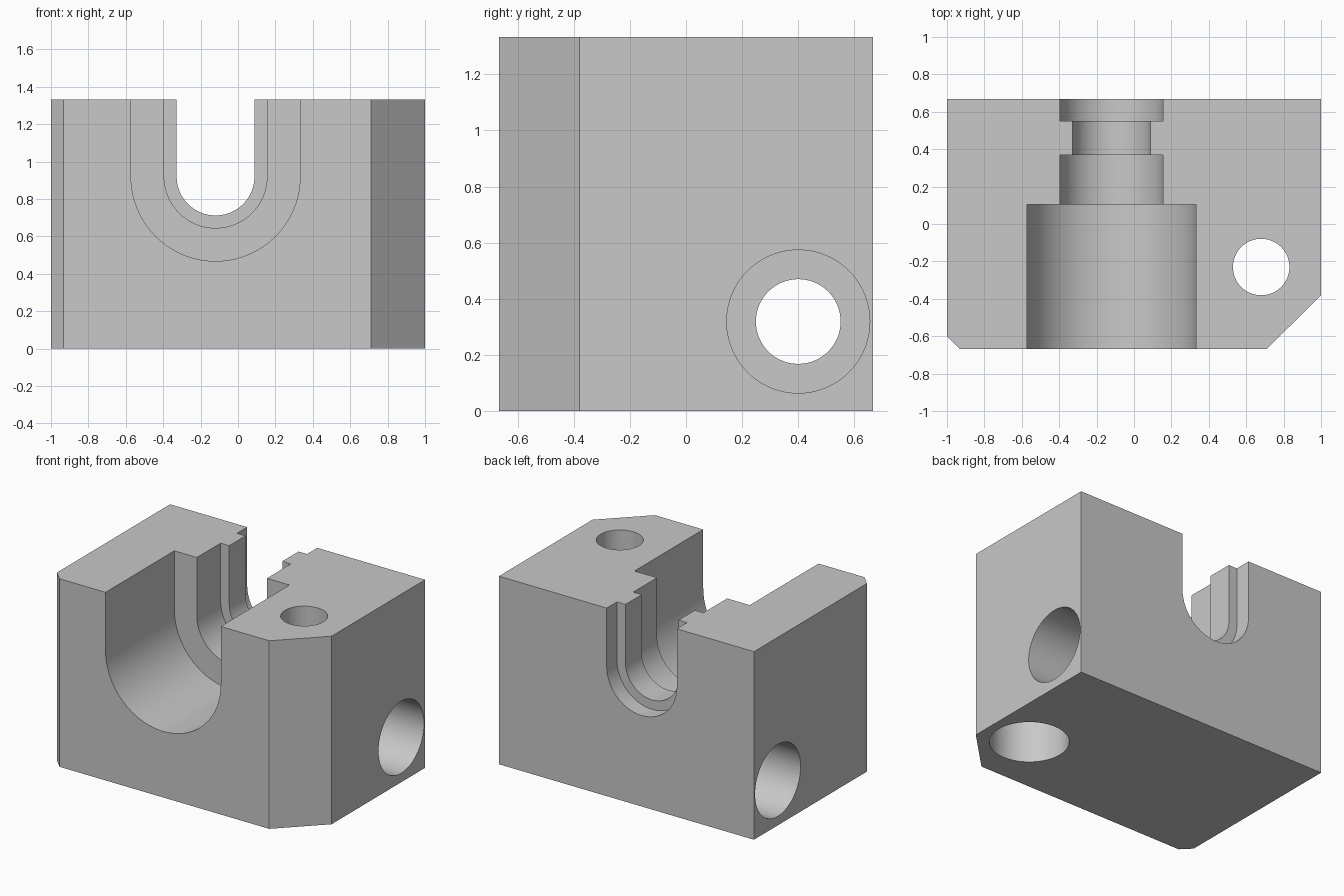
import bpy
import bmesh
from math import sin, cos, pi, radians
from mathutils import Matrix, Vector

old = bpy.data.objects.get("Cube")
if old:
    bpy.data.objects.remove(old, do_unlink=True)

grey = bpy.data.materials.new("light grey")
grey.use_nodes = True
colour = (0.58, 0.58, 0.58, 1)
grey.diffuse_color = colour
grey.node_tree.nodes["Principled BSDF"].inputs["Base Color"].default_value = colour

HALF_Y, HEIGHT = 0.667, 1.333


def prism(name, outline, start, length):
    """Closed solid made by extruding an outline of 3D points along a vector."""
    bm = bmesh.new()
    face = bm.faces.new([bm.verts.new(Vector(p) + Vector(start)) for p in outline])
    ext = bmesh.ops.extrude_face_region(bm, geom=[face])
    moved = [v for v in ext["geom"] if isinstance(v, bmesh.types.BMVert)]
    bmesh.ops.translate(bm, verts=moved, vec=length)
    bmesh.ops.recalc_face_normals(bm, faces=bm.faces)
    mesh = bpy.data.meshes.new(name)
    bm.to_mesh(mesh)
    bm.free()
    mesh.materials.append(grey)
    obj = bpy.data.objects.new(name, mesh)
    bpy.context.collection.objects.link(obj)
    return obj


def circle(radius, axis, count=64):
    pts = [(radius * cos(2 * pi * i / count), radius * sin(2 * pi * i / count))
           for i in range(count)]
    return [(0, a, b) if axis == "x" else (a, b, 0) for a, b in pts]


def u_slot(radius, y0, y1):
    """Round-bottomed slot running along y and open at the top."""
    arc = [(radius * cos(pi + pi * i / 40), 0, radius * sin(pi + pi * i / 40))
           for i in range(41)]
    return prism("slot_cutter", arc + [(radius, 0, 0.6), (-radius, 0, 0.6)],
                 (-0.12, y0, 0.92), (0, y1 - y0, 0))


# Block with a large and a small front corner chamfer
block = prism("mounting_block", [
    (-0.932, -HALF_Y, 0), (0.712, -HALF_Y, 0), (1, -0.38, 0),
    (1, HALF_Y, 0), (-1, HALF_Y, 0), (-1, -0.599, 0)], (0, 0, 0), (0, 0, HEIGHT))

# Stepped slot
cutters = [u_slot(0.208, -0.8, 0.8), u_slot(0.275, -0.8, 0.37),
           u_slot(0.275, 0.552, 0.8), u_slot(0.452, -0.8, 0.103)]

# Cross hole with a counterbore at each end
for radius, x0, x1 in ((0.151, -1.2, 1.2), (0.255, -1.2, -0.5), (0.255, 0.5, 1.2)):
    cutters.append(prism("cross_hole_cutter", circle(radius, "x"),
                         (x0, 0.4, 0.319), (x1 - x0, 0, 0)))

# Vertical hole with a counterbore underneath
for radius, top in ((0.151, 1.6), (0.255, 0.5)):
    cutters.append(prism("vertical_hole_cutter", circle(radius, "z"),
                         (0.68, -0.23, -0.2), (0, 0, top + 0.2)))

bpy.ops.object.select_all(action="DESELECT")
block.select_set(True)
bpy.context.view_layer.objects.active = block
for cutter in cutters:
    mod = block.modifiers.new("cut", "BOOLEAN")
    mod.operation = "DIFFERENCE"
    mod.solver = "EXACT"
    mod.object = cutter
    bpy.ops.object.modifier_apply(modifier=mod.name)
    bpy.data.objects.remove(cutter, do_unlink=True)

bpy.ops.object.shade_smooth_by_angle(angle=radians(30))
